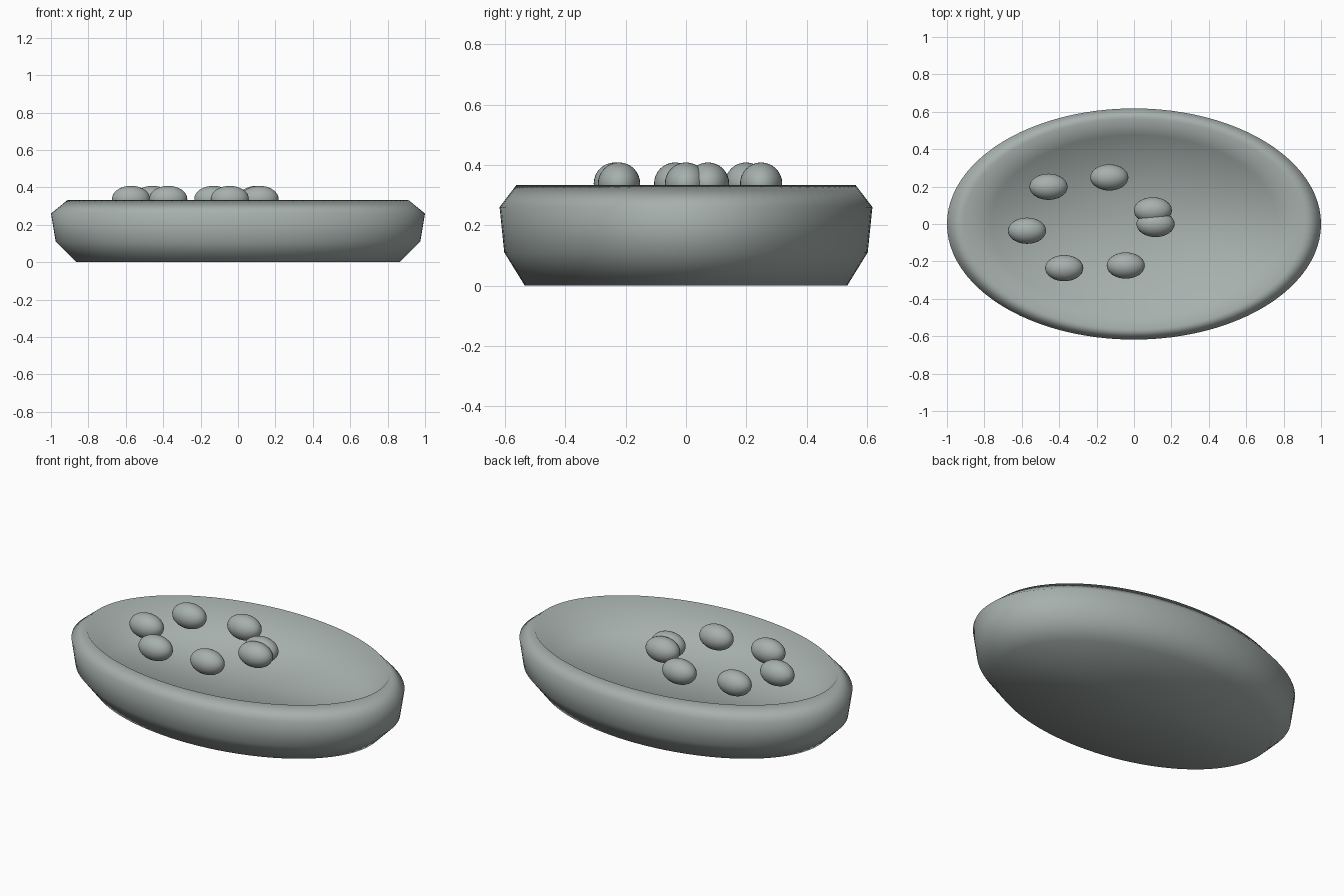
import bpy, bmesh, math

cube = bpy.data.objects.get("Cube")
if cube:
    bpy.data.objects.remove(cube)

COLOUR = (0.385, 0.435, 0.42, 1)
mat = bpy.data.materials.new("grey green")
mat.use_nodes = True
mat.diffuse_color = COLOUR
mat.node_tree.nodes["Principled BSDF"].inputs["Base Color"].default_value = COLOUR

OVAL = 0.618      # depth of the dish relative to its width
SIDES = 96


def finish(name, bm):
    bmesh.ops.recalc_face_normals(bm, faces=bm.faces)
    for f in bm.faces:
        f.smooth = True
    mesh = bpy.data.meshes.new(name)
    bm.to_mesh(mesh)
    bm.free()
    mesh.materials.append(mat)
    obj = bpy.data.objects.new(name, mesh)
    bpy.context.collection.objects.link(obj)
    return obj


# Oval dish: closed profile from the base, over the rim, down to a flat floor
profile = [(0, 0), (0.865, 0), (0.975, 0.11), (1, 0.26), (0.91, 0.333),
           (0.77, 0.15), (0, 0.15)]
bm = bmesh.new()
verts = [bm.verts.new((r, 0, z)) for r, z in profile]
edges = [bm.edges.new(pair) for pair in zip(verts, verts[1:])]
bmesh.ops.spin(bm, geom=verts + edges, cent=(0, 0, 0), axis=(0, 0, 1),
               angle=math.tau, steps=SIDES)
bmesh.ops.remove_doubles(bm, verts=bm.verts, dist=0.0005)
bmesh.ops.scale(bm, vec=(1, OVAL, 1), verts=bm.verts)
finish("oval_dish", bm)

# Ring of egg-shaped pieces resting level with the rim
spots = [(-0.572, -0.036), (-0.457, 0.199), (-0.132, 0.249), (0.101, 0.073),
         (0.115, 0.0), (-0.044, -0.222), (-0.373, -0.236)]
for i, (x, y) in enumerate(spots):
    bm = bmesh.new()
    bmesh.ops.create_uvsphere(bm, u_segments=32, v_segments=16, radius=1)
    bmesh.ops.scale(bm, vec=(0.102, 0.07, 0.07), verts=bm.verts)
    piece = finish(f"egg_piece_{i + 1}", bm)
    piece.location = (x, y, 0.338)
